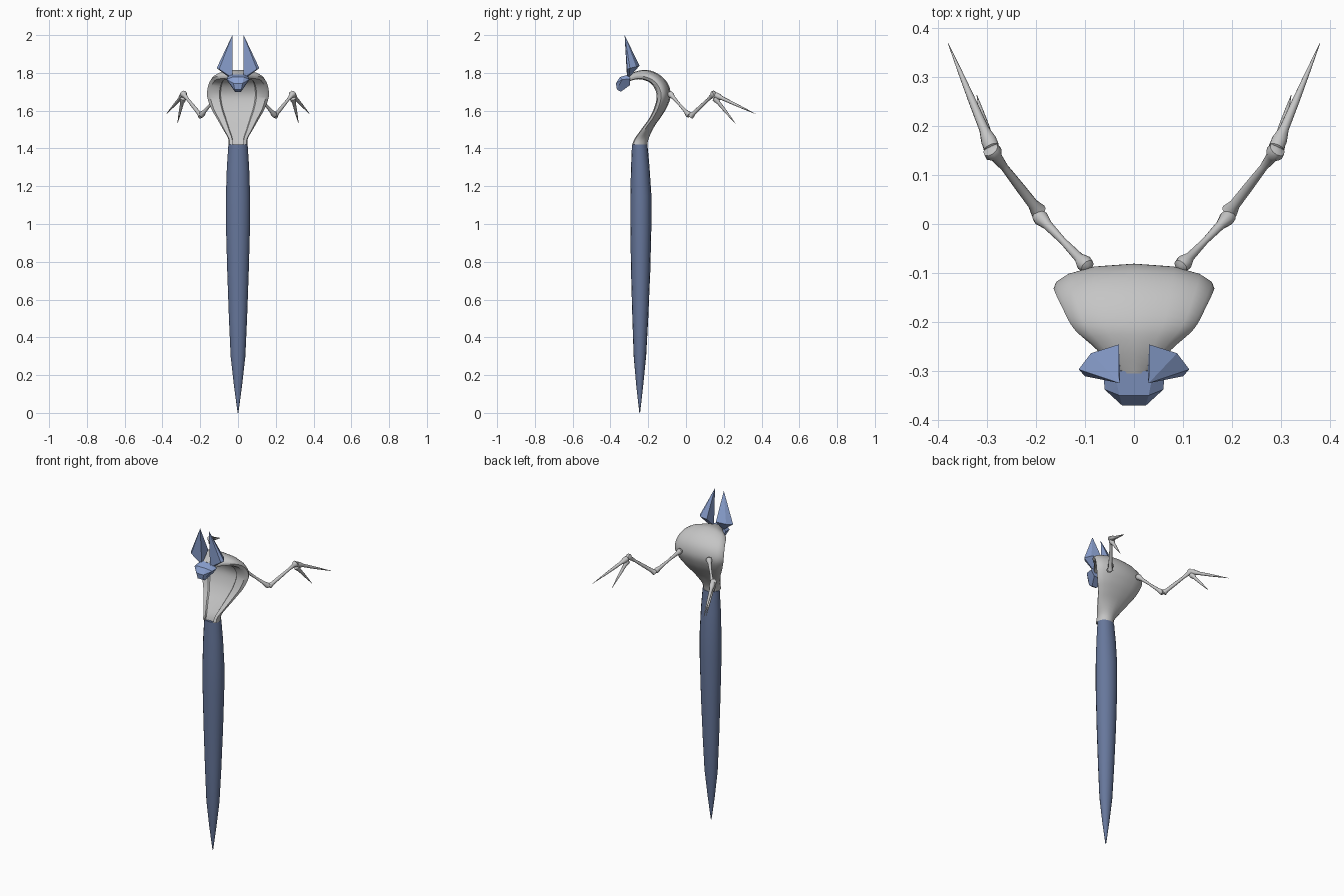
import bpy, bmesh, math
from mathutils import Vector

if "Cube" in bpy.data.objects:
    bpy.data.objects.remove(bpy.data.objects["Cube"])


def material(name, rgb):
    m = bpy.data.materials.new(name)
    m.diffuse_color = (*rgb, 1)
    m.use_nodes = True
    m.node_tree.nodes["Principled BSDF"].inputs["Base Color"].default_value = m.diffuse_color
    return m


GREY = material("bone grey", (0.56, 0.56, 0.56))
LIGHT = material("light blue", (0.26, 0.36, 0.64))
DARK = material("dark blue", (0.135, 0.185, 0.33))


def finish(name, bm, mat, angle=None):
    bmesh.ops.recalc_face_normals(bm, faces=bm.faces)
    me = bpy.data.meshes.new(name)
    bm.to_mesh(me)
    bm.free()
    ob = bpy.data.objects.new(name, me)
    bpy.context.collection.objects.link(ob)
    me.materials.append(mat)
    if angle:
        bpy.ops.object.select_all(action='DESELECT')
        ob.select_set(True)
        bpy.context.view_layer.objects.active = ob
        bpy.ops.object.shade_smooth_by_angle(angle=math.radians(angle))
    return ob


def loft(name, rings, mat, angle=40):
    """Skin closed rings of equal length and cap both ends."""
    bm = bmesh.new()
    vs = [[bm.verts.new(p) for p in r] for r in rings]
    n = len(rings[0])
    for a, b in zip(vs, vs[1:]):
        for i in range(n):
            j = (i + 1) % n
            bm.faces.new((a[i], a[j], b[j], b[i]))
    bm.faces.new(vs[0])
    bm.faces.new(vs[-1])
    return finish(name, bm, mat, angle)


def hull(name, pts, mat, angle=25):
    bm = bmesh.new()
    for p in pts:
        bm.verts.new(p)
    bmesh.ops.convex_hull(bm, input=bm.verts[:])
    for v in [v for v in bm.verts if not v.link_faces]:
        bm.verts.remove(v)
    return finish(name, bm, mat, angle)


def spline(stations, steps=4):
    """Catmull-Rom interpolation through tuples."""
    s = [stations[0]] + stations + [stations[-1]]
    out = []
    for k in range(1, len(s) - 2):
        for q in range(steps):
            t = q / steps
            out.append([0.5 * (2 * b + (c - a) * t + (2 * a - 5 * b + 4 * c - d) * t * t
                               + (3 * b - a - 3 * c + d) * t ** 3)
                        for a, b, c, d in zip(*s[k - 1:k + 3])])
    return out + [list(stations[-1])]


# Tapered blade-like body: z, centre y, half width, half depth
body = [(0.0, -0.245, 0.002, 0.002), (0.14, -0.245, 0.021, 0.018), (0.3, -0.244, 0.039, 0.033),
        (0.5, -0.242, 0.048, 0.042), (0.75, -0.24, 0.057, 0.051), (1.0, -0.239, 0.064, 0.056),
        (1.15, -0.239, 0.064, 0.056), (1.3, -0.242, 0.059, 0.049), (1.42, -0.245, 0.051, 0.041)]
loft("lower_body", [[(rx * math.cos(a), y + ry * math.sin(a), z)
                     for a in [2 * math.pi * i / 16 for i in range(16)]]
                    for z, y, rx, ry in body], DARK)

# Curved hood: back y, z, front y, z, half width
hood = [(-0.205, 1.42, -0.285, 1.42, 0.05), (-0.195, 1.46, -0.272, 1.452, 0.053),
        (-0.165, 1.52, -0.236, 1.502, 0.083), (-0.13, 1.57, -0.197, 1.556, 0.113),
        (-0.10, 1.62, -0.17, 1.61, 0.143), (-0.081, 1.68, -0.155, 1.672, 0.163),
        (-0.095, 1.742, -0.165, 1.715, 0.16), (-0.14, 1.79, -0.187, 1.745, 0.146),
        (-0.2, 1.815, -0.222, 1.762, 0.122), (-0.25, 1.812, -0.26, 1.766, 0.076),
        (-0.305, 1.793, -0.303, 1.755, 0.038)]
half = [(0.5, 0.08), (0.82, 0.28), (0.97, 0.5), (1.0, 0.68), (0.9, 0.92), (0.6, 1.0), (0.56, 0.86)]
section = [(0, 0)] + half + [(0, 0.8)] + [(-u, v) for u, v in reversed(half)]
loft("hood", [[(u * w, by + (fy - by) * v, bz + (fz - bz) * v) for u, v in section]
              for by, bz, fy, fz, w in spline(hood)], GREY, 42)

# Small faceted head
head = [(0.04, -0.30, 1.792), (0.063, -0.297, 1.768), (0.06, -0.338, 1.765), (0.03, -0.35, 1.778),
        (0.024, -0.371, 1.745), (0.018, -0.366, 1.712), (0.016, -0.345, 1.70), (0.04, -0.297, 1.735)]
hull("head", [(s * x, y, z) for x, y, z in head for s in (1, -1)], LIGHT)

# Tall pointed ears
ear = [(0.03, -0.325, 2.0), (0.113, -0.297, 1.825), (0.1, -0.311, 1.82), (0.088, -0.264, 1.832),
       (0.031, -0.246, 1.838), (0.028, -0.312, 1.772), (0.045, -0.302, 1.775)]
for s, side in ((1, "right"), (-1, "left")):
    hull("ear_" + side, [(s * x, y, z) for x, y, z in ear], LIGHT)


# Skeletal wings built from turned bones
def bone(name, p, q, profile, n=10):
    p, q = Vector(p), Vector(q)
    d = q - p
    a = d.orthogonal().normalized()
    b = d.normalized().cross(a)
    loft(name, [[p + d * t + (a * math.cos(2 * math.pi * i / n) + b * math.sin(2 * math.pi * i / n)) * r
                 for i in range(n)] for t, r in profile], GREY, 45)


LONG = [(0, 0.006), (0.03, 0.015), (0.1, 0.017), (0.2, 0.010), (0.5, 0.007),
        (0.8, 0.010), (0.92, 0.016), (0.98, 0.014), (1, 0.005)]
FORE = [(0, 0.006), (0.03, 0.017), (0.14, 0.011), (0.4, 0.010), (0.7, 0.008),
        (0.87, 0.012), (0.92, 0.019), (0.98, 0.017), (1, 0.006)]
CLAW = [(0, 0.005), (0.03, 0.016), (0.1, 0.016), (0.2, 0.010), (0.45, 0.008), (0.7, 0.005), (1, 0.0006)]
for s, side in ((1, "right"), (-1, "left")):
    bone("upper_wing_" + side, (s * 0.092, -0.09, 1.695), (s * 0.198, 0.02, 1.572), LONG)
    bone("fore_wing_" + side, (s * 0.192, 0.022, 1.568), (s * 0.295, 0.155, 1.695), FORE)
    bone("long_finger_" + side, (s * 0.288, 0.15, 1.685), (s * 0.38, 0.37, 1.582), CLAW)
    bone("short_finger_" + side, (s * 0.29, 0.15, 1.67), (s * 0.321, 0.263, 1.53), CLAW)
